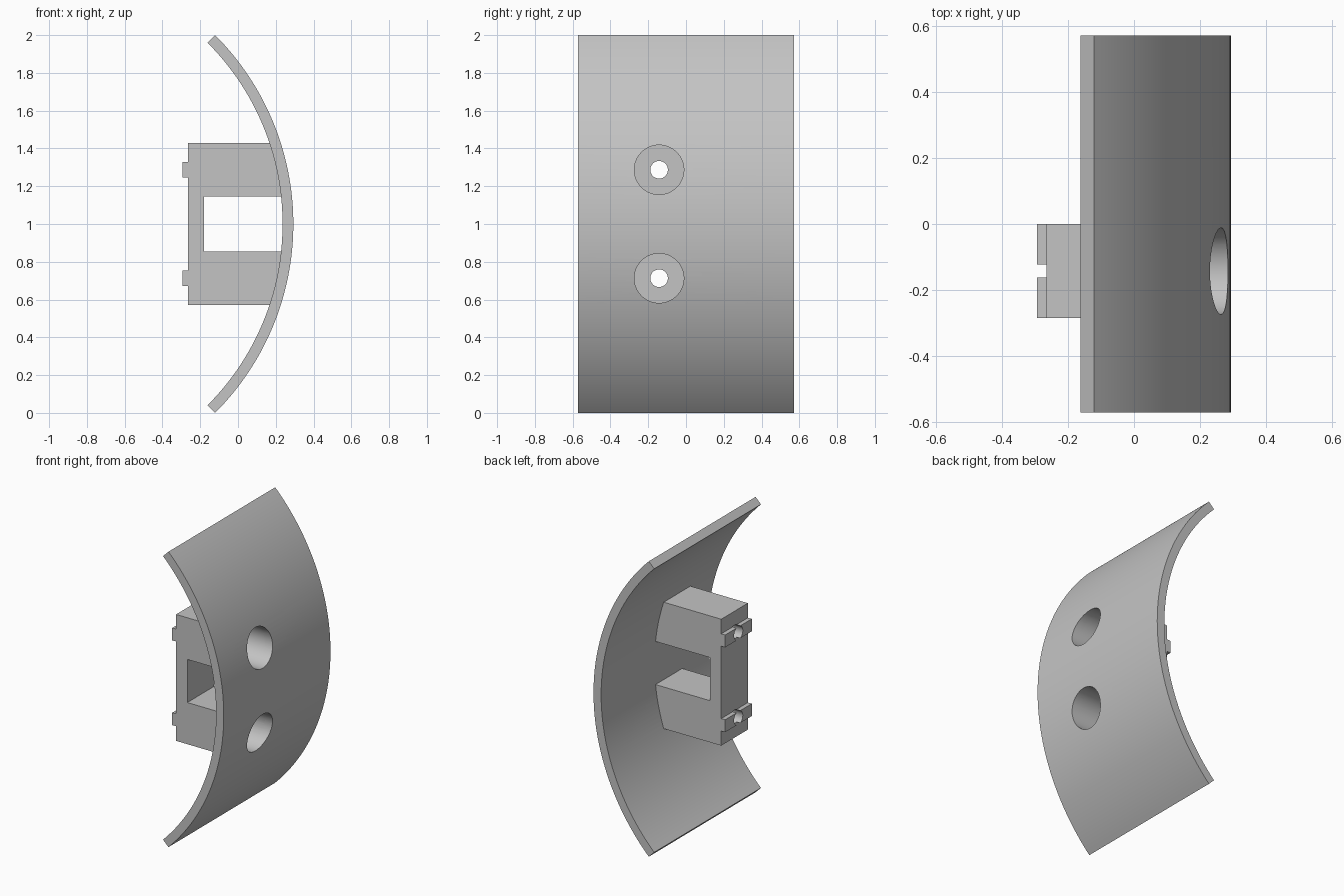
import bpy, bmesh, math
from mathutils import Matrix, Vector

cube = bpy.data.objects.get("Cube")
if cube:
    bpy.data.objects.remove(cube, do_unlink=True)

grey = bpy.data.materials.new("light_grey")
grey.use_nodes = True
colour = (0.55, 0.55, 0.55, 1)
grey.diffuse_color = colour
grey.node_tree.nodes["Principled BSDF"].inputs["Base Color"].default_value = colour

# Main dimensions
MID_Z = 1.0
OUTER_R = math.sqrt(2)
INNER_R = OUTER_R - 0.057
ARC_X = 0.293 - OUTER_R          # axis of the curved plate
HALF_Y = 0.571
BLOCK_Y = (-0.285, 0.0)
BACK_X, TAB_X, SLOT_X = -0.264, -0.293, -0.18
BLOCK_HALF, SLOT_HALF = 0.428, 0.146
BORE_Y, BORE_DZ = -0.1425, 0.287
BORE_R, SCREW_R = 0.131, 0.0465
TAB_HALF = 0.042


def add_object(name, bm):
    bmesh.ops.recalc_face_normals(bm, faces=bm.faces)
    mesh = bpy.data.meshes.new(name)
    bm.to_mesh(mesh)
    bm.free()
    obj = bpy.data.objects.new(name, mesh)
    bpy.context.collection.objects.link(obj)
    mesh.materials.append(grey)
    return obj


def extrude(name, profile, y0, y1):
    """Extrude an (x, z) outline along y."""
    bm = bmesh.new()
    face = bm.faces.new([bm.verts.new((x, y0, z)) for x, z in profile])
    new = bmesh.ops.extrude_face_region(bm, geom=[face])["geom"]
    verts = [v for v in new if isinstance(v, bmesh.types.BMVert)]
    bmesh.ops.translate(bm, verts=verts, vec=Vector((0, y1 - y0, 0)))
    return add_object(name, bm)


def arc(radius, a0, a1, steps):
    angles = [a0 + (a1 - a0) * i / steps for i in range(steps + 1)]
    return [(ARC_X + radius * math.cos(a), MID_Z + radius * math.sin(a)) for a in angles]


def cylinder(name, radius, x0, x1, z):
    bm = bmesh.new()
    place = Matrix.Translation(((x0 + x1) / 2, BORE_Y, z)) @ Matrix.Rotation(math.pi / 2, 4, "Y")
    bmesh.ops.create_cone(bm, cap_ends=True, segments=64, radius1=radius,
                          radius2=radius, depth=x1 - x0, matrix=place)
    obj = add_object(name, bm)
    obj.hide_render = True
    return obj


# Curved plate
quarter = math.pi / 4
plate = extrude("curved_plate",
                arc(OUTER_R, -quarter, quarter, 72) + arc(INNER_R, quarter, -quarter, 72),
                -HALF_Y, HALF_Y)

# C-shaped mounting block seated against the inside of the plate
seat_r = INNER_R + 0.002
a_top, a_slot = math.asin(BLOCK_HALF / seat_r), math.asin(SLOT_HALF / seat_r)
block = extrude("mounting_block",
                [(BACK_X, MID_Z - BLOCK_HALF)]
                + arc(seat_r, -a_top, -a_slot, 16)
                + [(SLOT_X, MID_Z - SLOT_HALF), (SLOT_X, MID_Z + SLOT_HALF)]
                + arc(seat_r, a_slot, a_top, 16)
                + [(BACK_X, MID_Z + BLOCK_HALF)],
                *BLOCK_Y)

# Raised locating tabs, plus cutters for the screw holes and counterbores
parts, cutters = [plate, block], []
for side, sign in (("lower", -1), ("upper", 1)):
    z = MID_Z + sign * BORE_DZ
    edge = BACK_X + 0.001
    parts.append(extrude(side + "_tab",
                         [(TAB_X, z - TAB_HALF), (edge, z - TAB_HALF),
                          (edge, z + TAB_HALF), (TAB_X, z + TAB_HALF)], *BLOCK_Y))
    cutters.append(cylinder(side + "_counterbore", BORE_R, SLOT_X, 0.5, z))
    cutters.append(cylinder(side + "_screw_hole", SCREW_R, -0.5, 0.4, z))

# Cut every part, then shade it smooth with sharp edges kept
for part in parts:
    bpy.ops.object.select_all(action="DESELECT")
    part.select_set(True)
    bpy.context.view_layer.objects.active = part
    for cutter in cutters:
        mod = part.modifiers.new("cut", "BOOLEAN")
        mod.operation = "DIFFERENCE"
        mod.solver = "EXACT"
        mod.object = cutter
        bpy.ops.object.modifier_apply(modifier=mod.name)
    bpy.ops.object.shade_smooth_by_angle(angle=math.radians(30))

for cutter in cutters:
    bpy.data.objects.remove(cutter, do_unlink=True)
